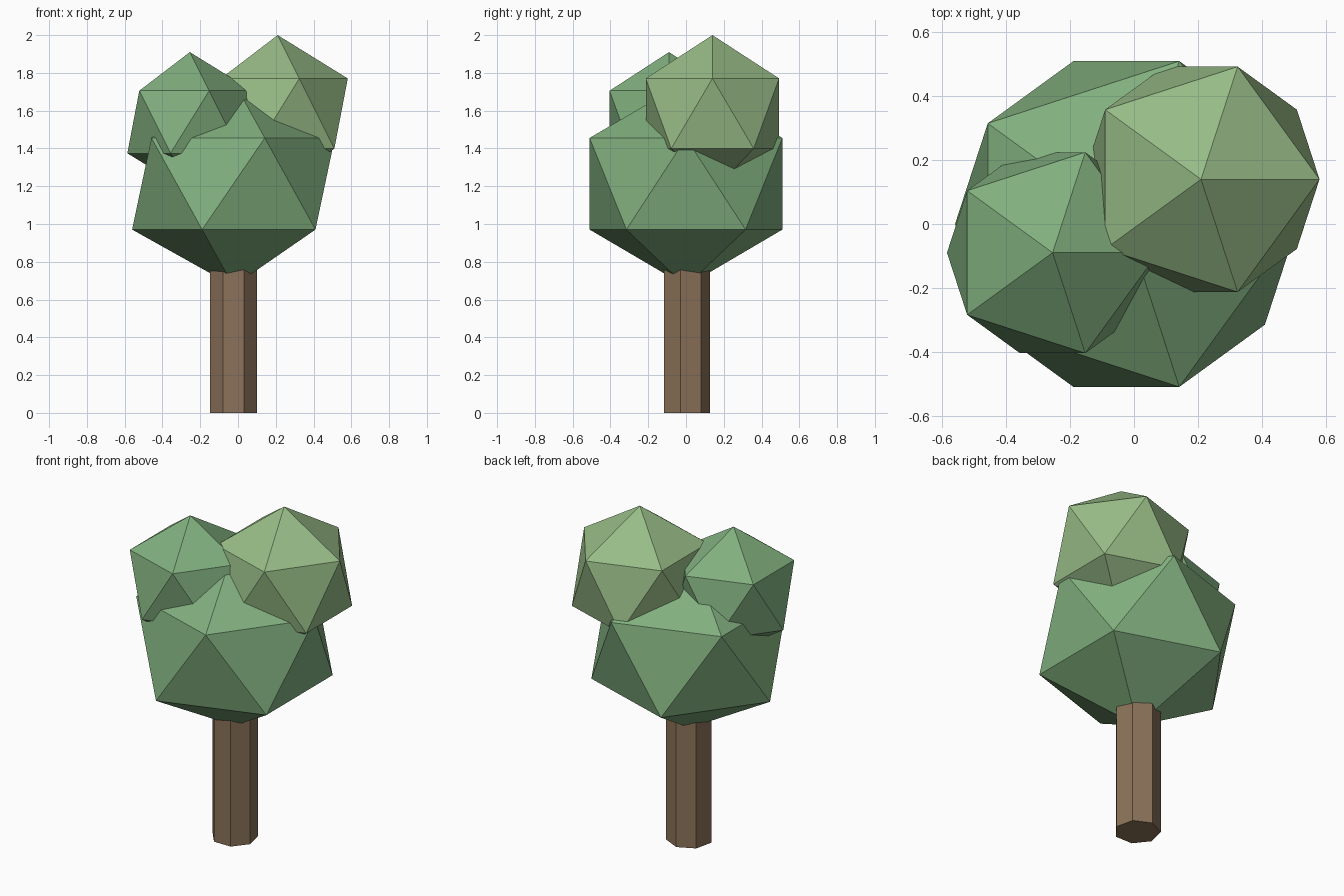
import bpy

if "Cube" in bpy.data.objects:
    bpy.data.objects.remove(bpy.data.objects["Cube"])


def material(name, rgb):
    m = bpy.data.materials.new(name)
    m.diffuse_color = (*rgb, 1.0)
    m.use_nodes = True
    m.node_tree.nodes["Principled BSDF"].inputs["Base Color"].default_value = m.diffuse_color
    return m


bark = material("bark", (0.26, 0.17, 0.10))
green = material("leaf_green", (0.22, 0.43, 0.21))
light = material("leaf_light", (0.31, 0.50, 0.24))

# Seven-sided trunk, its top buried in the foliage
H = 1.0
bpy.ops.mesh.primitive_cylinder_add(vertices=7, radius=0.128, depth=H,
                                    location=(-0.024, 0, H / 2))
trunk = bpy.context.object
trunk.name = "trunk"
trunk.data.materials.append(bark)

# Foliage clumps: low-poly icosahedra (name, centre, radius, z scale, material)
clumps = [
    ("main_foliage", (-0.024, 0, 1.213), 0.60, 0.904, green),
    ("right_foliage", (0.21, 0.14, 1.585), 0.415, 1.0, light),
    ("left_foliage", (-0.255, -0.09, 1.54), 0.37, 1.0, green),
]
for name, centre, radius, z_scale, mat in clumps:
    bpy.ops.mesh.primitive_ico_sphere_add(subdivisions=1, radius=radius,
                                          location=centre)
    clump = bpy.context.object
    clump.name = name
    clump.scale.z = z_scale
    clump.data.materials.append(mat)
